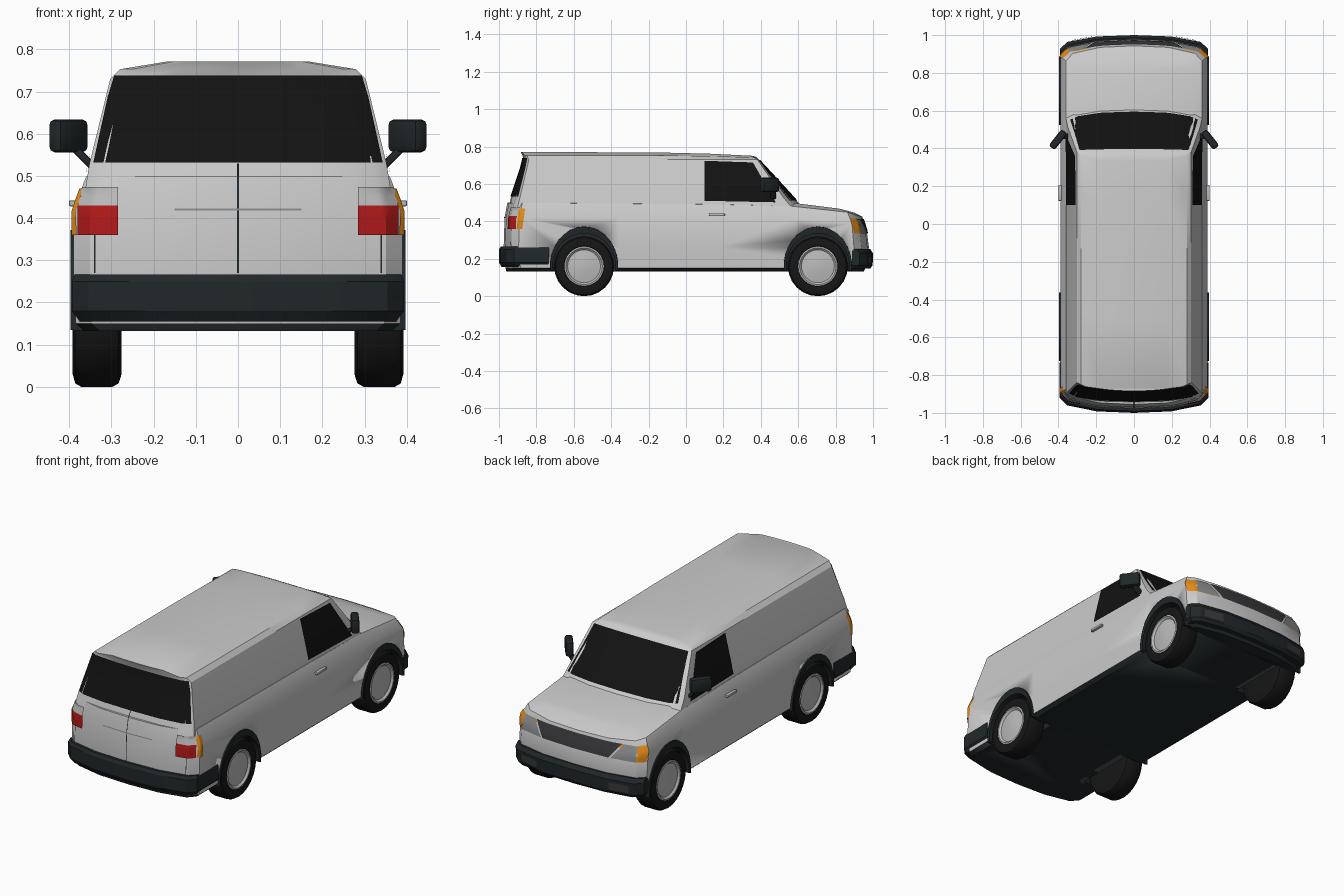
import bpy, bmesh, math
from mathutils import Vector, Matrix
from mathutils.bvhtree import BVHTree

if "Cube" in bpy.data.objects:
    bpy.data.objects.remove(bpy.data.objects["Cube"])

def material(name, r, g, b):
    m = bpy.data.materials.new(name)
    m.diffuse_color = (r, g, b, 1)
    m.use_nodes = True
    m.node_tree.nodes["Principled BSDF"].inputs["Base Color"].default_value = m.diffuse_color
    return m

WHITE = material("white_paint", .82, .82, .82)
DARK = material("dark_plastic", .015, .02, .022)
BLACK = material("black_rubber", .008, .008, .008)
GLASS = material("dark_glass", .006, .006, .006)
RED = material("red_lens", .45, .01, .01)
ORANGE = material("orange_lens", .75, .25, .01)
SILVER = material("silver", .5, .5, .5)
LENS = material("grey_lens", .25, .26, .27)
GRILLE = material("grille_grey", .04, .04, .045)
targets = []

def finish(name, bm, mat, angle=30):
    bmesh.ops.recalc_face_normals(bm, faces=bm.faces)
    me = bpy.data.meshes.new(name)
    bm.to_mesh(me)
    bm.free()
    ob = bpy.data.objects.new(name, me)
    bpy.context.collection.objects.link(ob)
    me.materials.append(mat)
    bpy.ops.object.select_all(action='DESELECT')
    ob.select_set(True)
    bpy.context.view_layer.objects.active = ob
    bpy.ops.object.shade_smooth_by_angle(angle=math.radians(angle))
    return ob

def skin(name, rings, mat, angle=30, target=False):
    """Bridge closed point loops and cap both ends with strips."""
    bm = bmesh.new()
    vs = [[bm.verts.new(p) for p in r] for r in rings]
    n = len(rings[0])
    for a, b in zip(vs, vs[1:]):
        for i in range(n):
            j = (i + 1) % n
            bm.faces.new((a[i], a[j], b[j], b[i]))
    for r in (vs[0], vs[-1]):
        for i in range(n // 2):
            ids = list(dict.fromkeys([i, i + 1, n - i - 1, (n - i) % n]))
            if len(ids) > 2:
                bm.faces.new([r[k] for k in ids])
    if target:
        targets.append(BVHTree.FromBMesh(bm))
    return finish(name, bm, mat, angle)

def interp(tab, y):
    if not isinstance(tab, list):
        return tab
    if y <= tab[0][0]:
        return tab[0][1]
    for (a, za), (b, zb) in zip(tab, tab[1:]):
        if y <= b:
            return za + (zb - za) * (y - a) / (b - a)
    return tab[-1][1]

def plan(w, yr, yf, z, kr=1, kf=1):
    """Rounded rectangular outline seen from above, height following z(y)."""
    ends = [(0, 0), (.5, .008), (.9, .04), (1, .08)]
    a, b = yr + .08 * kr, yf - .08 * kf
    half = [(x * w, yr + d * kr) for x, d in ends]
    half += [(w, a + (b - a) * t) for t in (.3, .6, .83)]
    half += [(x * w, yf - d * kf) for x, d in reversed(ends)]
    pts = half + [(-x, y) for x, y in half[-2:0:-1]]
    return [(x, y, interp(z, y)) for x, y in pts]

# lower body with sloping hood
body = skin("lower_body", [
    plan(.365, -.96, .95, .132),
    plan(.385, -.965, .96, .15),
    plan(.39, -.975, .978, .26),
    plan(.39, -.97, .967, [(-1, .42), (.5, .42), (.9, .39), (.97, .345)]),
    plan(.36, -.955, .943, [(-1, .5), (.5, .488), (.86, .45), (.94, .425)]),
    plan(.30, -.90, .90, [(-1, .5), (.55, .503), (.82, .468), (.9, .447)])],
    WHITE, target=True)
body.data.materials.append(DARK)
for f in body.data.polygons:
    if f.center.z < .148:
        f.material_index = 1

# cabin and crowned roof
skin("cabin", [
    plan(.362, -.95, .625, .47, .6, .7),
    plan(.352, -.935, .575, .53, .6, .7),
    plan(.303, -.868, .39, .73, .35, .1),
    plan(.28, -.875, .378, [(-.88, .753), (0, .752), (.37, .742)], .3, .2),
    plan(.17, -.884, .36, [(-.88, .771), (0, .768), (.37, .75)], .2, .3)],
    WHITE, target=True)

# bumpers
skin("rear_bumper", [plan(.375, -.985, -.73, .155, 1, .1),
                     plan(.394, -1, -.725, .18, 1, .1),
                     plan(.394, -1, -.725, .25, 1, .1),
                     plan(.388, -.99, -.725, .266, 1, .1)], DARK, target=True)
skin("front_bumper", [plan(.375, .885, .985, .148, .1, .8),
                      plan(.39, .88, .998, .165, .1, .9),
                      plan(.392, .88, 1, .23, .1, .9),
                      plan(.388, .88, .985, .252, .1, .9)], DARK, target=True)

# panels projected onto the body
def decal(name, quad, view, mat, sign=1, off=.005, nu=10, nv=4):
    bm = bmesh.new()
    a, b, c, d = [Vector(q) for q in quad]
    grid = []
    for j in range(nv + 1):
        row = []
        for i in range(nu + 1):
            s, t = i / nu, j / nv
            p = a.lerp(b, s).lerp(d.lerp(c, s), t)
            u, hits = p.x, []
            for _ in range(20):
                if view == 'side':
                    o, dr = Vector((sign * 3, u, p.y)), Vector((-sign, 0, 0))
                else:
                    e = 1 if view == 'front' else -1
                    o, dr = Vector((sign * u, 3 * e, p.y)), Vector((0, -e, 0))
                hits = [h for h in (t.ray_cast(o, dr) for t in targets) if h[0]]
                if hits:
                    break
                u *= .985
            loc = min(hits, key=lambda h: h[3])[0] if hits else o + dr * 2
            row.append(bm.verts.new(loc - dr * off))
        grid.append(row)
    for r, q in zip(grid, grid[1:]):
        for i in range(nu):
            bm.faces.new((r[i], r[i + 1], q[i + 1], q[i]))
    return finish(name, bm, mat)

def box2(u0, u1, z0, z1):
    return [(u0, z0), (u1, z0), (u1, z1), (u0, z1)]

decal("windshield", [(-.338, .512), (.338, .512), (.288, .728), (-.288, .728)], 'front', GLASS, nu=16)
decal("rear_window", [(-.343, .532), (.343, .532), (.298, .738), (-.298, .738)], 'rear', GLASS, nu=16)
decal("grille", [(-.2, .335), (.2, .335), (.26, .413), (-.26, .413)], 'front', GRILLE)
decal("rear_door_seam", box2(-.002, .002, .27, .53), 'rear', DARK, nu=1, off=.003, nv=8)
decal("rear_handle_recess", box2(-.15, .15, .418, .423), 'rear', LENS, off=.003, nv=1)

for s, side in ((1, "right"), (-1, "left")):
    decal(side + "_door_window", [(.1, .51), (.48, .502), (.358, .715), (.1, .724)], 'side', GLASS, s)
    decal(side + "_tail_light", box2(.285, .38, .36, .43), 'rear', RED, s, .008)
    decal(side + "_reverse_light", box2(.285, .378, .43, .474), 'rear', SILVER, s, .008)
    decal(side + "_rear_marker", [(-.905, .36), (-.875, .36), (-.86, .47), (-.895, .47)], 'side', ORANGE, s)
    decal(side + "_headlight", [(.212, .335), (.35, .335), (.345, .413), (.272, .413)], 'front', LENS, s)
    decal(side + "_indicator", [(.9, .335), (.95, .335), (.93, .41), (.878, .418)], 'side', ORANGE, s)
    decal(side + "_fog_panel", box2(.22, .33, .175, .215), 'front', GRILLE, s)
    decal(side + "_rear_seam", box2(.338, .341, .27, .36), 'rear', DARK, s, .003, 1)

# boxy details
def block(name, loc, size, mat, rot=(0, 0, 0), bevel=.01):
    bm = bmesh.new()
    bmesh.ops.create_cube(bm, size=1, matrix=Matrix.Diagonal((*size, 1)))
    bmesh.ops.bevel(bm, geom=bm.edges[:], offset=bevel, segments=2, profile=.5, affect='EDGES')
    ob = finish(name, bm, mat)
    ob.location, ob.rotation_euler = loc, rot
    return ob

# wheel parts turned about the x axis
def lathe(name, prof, s, y, mat, n=24):
    return skin(name, [[(s * x, y + r * math.cos(2 * math.pi * i / n), .16 + r * math.sin(2 * math.pi * i / n))
                        for i in range(n)] for r, x in prof], mat, 40)

cutters = []
for s, side in ((1, "right"), (-1, "left")):
    block(side + "_mirror", (s * .402, .447, .595), (.04, .11, .078), DARK, (0, 0, s * math.radians(38)), .012)
    block(side + "_mirror_arm", (s * .362, .465, .54), (.07, .03, .018), DARK, (0, -s * math.radians(45), 0), .004)
    block(side + "_door_handle", (s * .392, .165, .435), (.018, .085, .014), SILVER, (0, 0, 0), .004)
    for y, end in ((.705, "front"), (-.545, "rear")):
        pre = end + "_" + side
        lathe(pre + "_tyre", [(.06, .28), (.13, .276), (.152, .283), (.16, .298), (.16, .372),
                              (.152, .386), (.13, .392), (.108, .388), (.102, .375)], s, y, BLACK)
        lathe(pre + "_hubcap", [(.105, .365), (.106, .388), (.098, .39), (.088, .38), (.06, .384),
                                (.03, .388), (.002, .389)], s, y, SILVER)
        loops = []
        for i in range(17):
            t = math.radians(-7 + 194 * i / 16)
            c, q = math.cos(t), math.sin(t)
            loops.append([(s * x, y + ry * c, .16 + rz * q) for x, ry, rz in
                          ((.35, .168, .175), (.394, .168, .175), (.397, .182, .212), (.35, .186, .216))])
        skin(pre + "_arch_trim", loops, DARK)
        cut = skin(pre + "_well_cutter", [[(s * x, y + .174 * math.cos(math.pi * i / 12),
                                            .16 + .2 * math.sin(math.pi * i / 12)) for i in range(24)]
                                          for x in (.255, .5)], DARK)
        cut.hide_render = True
        cutters.append(cut)

# wheel wells cut from the body
bpy.context.view_layer.objects.active = body
for cut in cutters:
    m = body.modifiers.new("well", 'BOOLEAN')
    m.operation, m.object, m.solver, m.material_mode = 'DIFFERENCE', cut, 'EXACT', 'TRANSFER'
    bpy.ops.object.modifier_apply(modifier=m.name)
for cut in cutters:
    bpy.data.objects.remove(cut)
